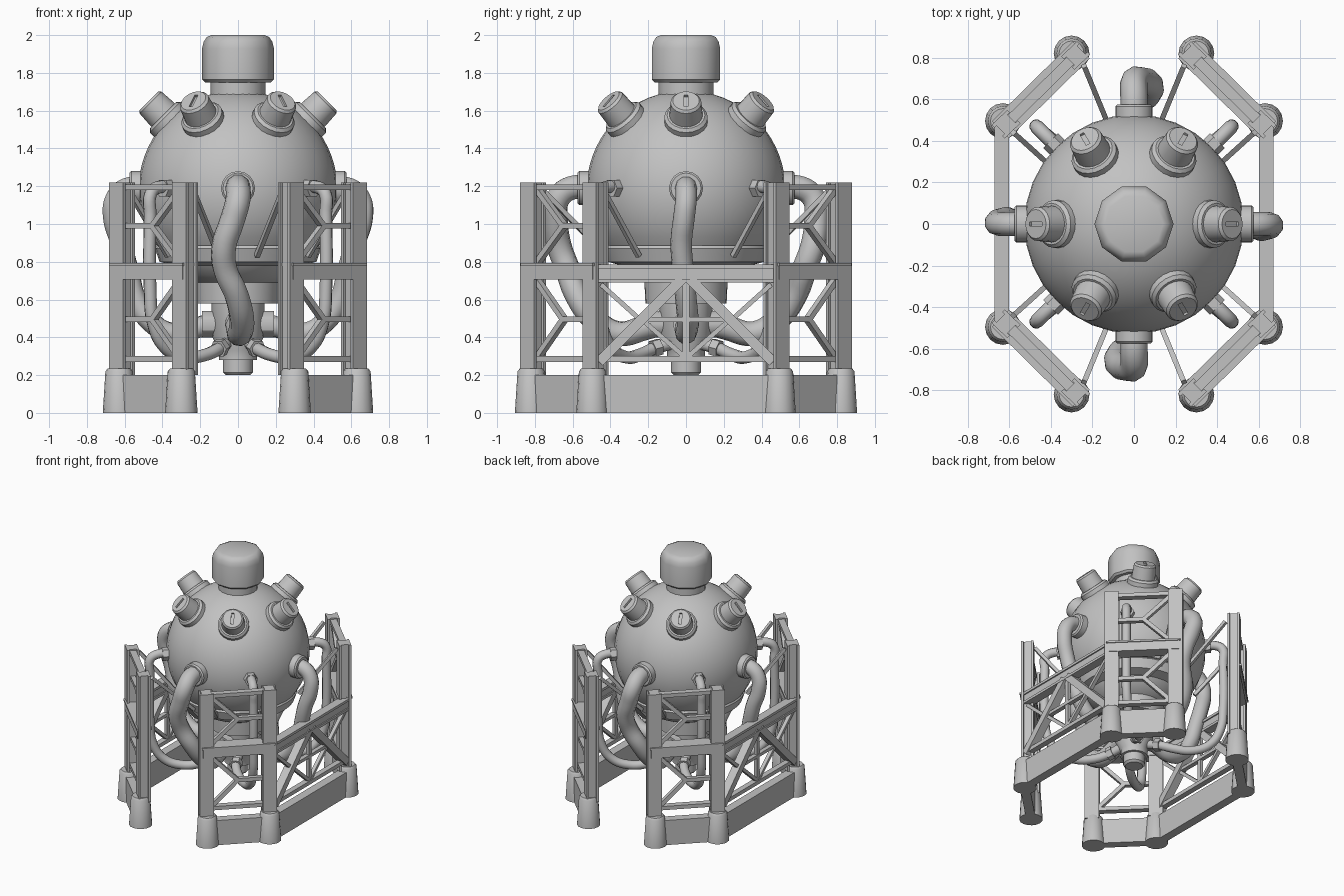
import bpy, bmesh, math
from mathutils import Vector, Matrix

if "Cube" in bpy.data.objects:
    bpy.data.objects.remove(bpy.data.objects["Cube"])

grey = bpy.data.materials.new("plain_grey")
grey.diffuse_color = (0.54, 0.54, 0.54, 1)
grey.use_nodes = True
grey.node_tree.nodes["Principled BSDF"].inputs["Base Color"].default_value = grey.diffuse_color


def finish(name, bm, smooth=None):
    """Turn a bmesh into a named object, smooth below the given angle."""
    bmesh.ops.recalc_face_normals(bm, faces=bm.faces)
    me = bpy.data.meshes.new(name)
    bm.to_mesh(me)
    bm.free()
    me.materials.append(grey)
    if smooth:
        me.shade_smooth()
        me.set_sharp_from_angle(angle=math.radians(smooth))
    ob = bpy.data.objects.new(name, me)
    bpy.context.collection.objects.link(ob)
    return ob


def lathe(bm, profile, seg, mat=Matrix()):
    """Revolve (radius, height) points around the local z axis."""
    rings = []
    for r, z in profile:
        rings.append([bm.verts.new(mat @ Vector((r * math.cos(a), r * math.sin(a), z)))
                      for a in (2 * math.pi * i / seg for i in range(seg))])
    for lo, hi in zip(rings, rings[1:]):
        for i in range(seg):
            j = (i + 1) % seg
            bm.faces.new((lo[i], lo[j], hi[j], hi[i]))
    bm.faces.new(rings[0])
    bm.faces.new(rings[-1])


def aim(pos, direction):
    """Matrix whose z axis follows a direction."""
    z = Vector(direction).normalized()
    up = Vector((0, 0, 1)) if abs(z.z) < 0.95 else Vector((1, 0, 0))
    x = up.cross(z).normalized()
    y = z.cross(x)
    m = Matrix((x, y, z)).transposed().to_4x4()
    m.translation = Vector(pos)
    return m


def beam(bm, a, b, wide, tall):
    """Box from a to b: wide sideways, tall upwards."""
    a, b = Vector(a), Vector(b)
    m = aim((a + b) / 2, b - a) @ Matrix.Diagonal((wide, tall, (b - a).length, 1))
    bmesh.ops.create_cube(bm, size=1, matrix=m)


def pipe(name, pts, radius):
    cu = bpy.data.curves.new(name, 'CURVE')
    cu.dimensions = '3D'
    cu.bevel_depth, cu.bevel_resolution, cu.resolution_u = radius, 3, 5
    cu.use_fill_caps = True
    sp = cu.splines.new('BEZIER')
    sp.bezier_points.add(len(pts) - 1)
    for bp, p in zip(sp.bezier_points, pts):
        bp.co = p
        bp.handle_left_type = bp.handle_right_type = 'AUTO'
    cu.materials.append(grey)
    bpy.context.collection.objects.link(bpy.data.objects.new(name, cu))


# Spherical vessel
C, R = 1.18, 0.527
bm = bmesh.new()
arc = [(R * math.cos(math.radians(t)), C + R * math.sin(math.radians(t)))
       for t in range(-34, 81, 6)]
lathe(bm, arc, 32)
finish("vessel", bm, 35)

# Bottom flange and bowl
bm = bmesh.new()
lathe(bm, [(.425, .89), (.44, .87), (.415, .80), (.34, .78), (.30, .73), (.22, .69), (.215, .58), (.15, .58)], 32)
finish("bottom_bowl", bm, 30)

# Hub below the bowl
bm = bmesh.new()
lathe(bm, [(.14, .60), (.14, .41), (.10, .33), (.10, .28), (.08, .28), (.08, .215), (.065, .20)], 16)
finish("hub", bm, 30)

# Neck and ten-sided cap
bm = bmesh.new()
lathe(bm, [(.145, 1.64), (.145, 1.77)], 20)
finish("neck", bm, 30)
bm = bmesh.new()
lathe(bm, [(.175, 1.75), (.19, 1.765), (.19, 1.93), (.182, 1.965), (.165, 1.99), (.14, 2.0)], 10)
finish("top_cap", bm, 40)

# Six slotted knobs
bm, cut = bmesh.new(), bmesh.new()
for k in range(6):
    a = math.radians(60 * k)
    d = Vector((math.cos(a), math.sin(a), 1)).normalized()
    m = aim((0, 0, C), d)
    lathe(bm, [(.115, .48), (.115, .545), (.10, .56), (.088, .56), (.082, .655), (.07, .668)], 20, m)
    bmesh.ops.create_cube(cut, size=1, matrix=m @ Matrix.Translation((0, 0, .67))
                          @ Matrix.Diagonal((.02, .085, .03, 1)))
knobs = finish("knobs", bm, 35)
cutter = finish("slot_cutter", cut)
cutter.hide_render = True
mod = knobs.modifiers.new("slots", 'BOOLEAN')
mod.operation, mod.object = 'DIFFERENCE', cutter
bpy.context.view_layer.objects.active = knobs
bpy.ops.object.modifier_apply(modifier=mod.name)
bpy.data.objects.remove(cutter)

# Large pipes: (outward, sideways, height), placed at four sides
front_path = [(.50, 0, 1.19), (.61, 0, 1.19), (.68, 0, 1.13), (.69, .03, 1.02), (.67, .075, .88),
              (.63, .07, .77), (.58, .01, .63), (.49, -.02, .50), (.36, -.01, .42), (.22, 0, .45), (.12, 0, .48)]
side_path = [(.50, 0, 1.19), (.59, 0, 1.19), (.65, 0, 1.13), (.66, .01, 1.04), (.62, .025, .90),
             (.58, .015, .75), (.54, 0, .60), (.46, -.01, .48), (.34, 0, .42), (.22, 0, .45), (.12, 0, .48)]
flanges = bmesh.new()
for k, side in enumerate(("right", "back", "left", "front")):
    a = math.pi / 2 * k
    out = Vector((math.cos(a), math.sin(a), 0))
    lat = Vector((-out.y, out.x, 0)) * -1
    path = front_path if k % 2 else side_path
    pipe("large_pipe_" + side, [out * r + lat * t + Vector((0, 0, z)) for r, t, z in path],
         .066 if k % 2 else .057)
    lathe(flanges, [(.09, .48), (.09, .565), (.08, .575)], 16, aim((0, 0, 1.19), out))
    lathe(flanges, [(.07, .10), (.07, .19)], 12, aim((0, 0, .47), out))

# Thin pipes on the diagonals, with hexagonal nuts
QUADS = [(sx, sy) for sx in (1, -1) for sy in (1, -1)]
thin_path = [(.35, .35, 1.19), (.42, .42, 1.195), (.462, .462, 1.16), (.465, .465, 1.05), (.465, .465, .65),
             (.45, .45, .48), (.39, .40, .35), (.28, .32, .295), (.18, .25, .305), (.10, .17, .34), (.06, .08, .37)]
for n, (sx, sy) in enumerate(QUADS):
    pipe("thin_pipe_%d" % (n + 1), [(x * sx, y * sy, z) for x, y, z in thin_path], .034)
    lathe(flanges, [(.05, 0), (.05, .05)], 6, aim((.365 * sx, .365 * sy, 1.19), (sx, sy, 0)))
    lathe(flanges, [(.048, 0), (.048, .045)], 6, aim((.085 * sx, .14 * sy, .35), (.5 * sx, sy, -.3)))
finish("pipe_fittings", flanges, 30)

# Corner towers: feet, base walls, posts, rails and bracing
feet, walls, posts, rails, braces = (bmesh.new() for _ in range(5))
for sx, sy in QUADS:
    def P(t, z):
        """Point along the tower, t = 0 at the end post and 1 at the side post."""
        return Vector(((.28 + .335 * t) * sx, (.81 - .33 * t) * sy, z))

    for x, y in ((.30, .82), (.63, .495)):
        lathe(feet, [(.086, 0), (.072, .22), (.06, .235)], 16, Matrix.Translation((x * sx, y * sy, 0)))
    beam(walls, (.30 * sx, .82 * sy, .10), (.63 * sx, .495 * sy, .10), .07, .20)
    along = (P(1, 0) - P(0, 0)).normalized()
    across = Vector((-along.y, along.x, 0))
    for t in (0, 1):
        # Post: web with two flange plates
        for off, w, l in ((0, .055, .075), (.036, .018, .105), (-.036, .018, .105)):
            c = P(t, .71) + across * off
            m = Matrix((along * l, across * w, Vector((0, 0, 1.02)))).transposed().to_4x4()
            m.translation = c
            bmesh.ops.create_cube(posts, size=1, matrix=m)
    beam(rails, P(-.06, .745), P(1.06, .745), .10, .075)
    beam(rails, P(-.08, .785), P(1.08, .785), .115, .015)
    for z in (1.195, .285):
        beam(rails, P(0, z), P(1, z), .05, .03)
    # Y-shaped braces in the two panels
    for mid, half in ((.99, .19), (.495, .20)):
        beam(braces, P(.5, mid), P(1, mid), .035, .03)
        for s in (1, -1):
            beam(braces, P(.5, mid), P(.08, mid + s * half), .035, .03)
    # Struts holding the vessel
    beam(braces, (.24 * sx, .76 * sy, 1.18), (.10 * sx, .42 * sy, .83), .025, .025)
    beam(braces, (.58 * sx, .44 * sy, 1.18), (.37 * sx, .25 * sy, .83), .025, .025)
finish("feet", feet, 40)
finish("posts", posts)

# Side trusses joining the towers
for sx in (1, -1):
    x = .635 * sx
    beam(walls, (x, -.495, .10), (x, .495, .10), .07, .20)
    beam(rails, (x, -.47, .735), (x, .47, .735), .05, .06)
    for z in (.775, .70):
        beam(rails, (x, -.47, z), (x, .47, z), .07, .02)
    beam(rails, (x, -.47, .285), (x, .47, .285), .045, .03)
    beam(braces, (x, 0, .28), (x, 0, .71), .035, .025)
    beam(braces, (x, -.25, .495), (x, .25, .495), .035, .025)
    for sy in (1, -1):
        beam(braces, (x, .02 * sy, .71), (x, .46 * sy, .27), .065, .055)
        beam(braces, (x, 0, .29), (x, .24 * sy, .50), .03, .025)
        beam(braces, (x, .45 * sy, .68), (x, .25 * sy, .50), .03, .025)
finish("base_walls", walls)
finish("rails", rails)
finish("braces", braces)
